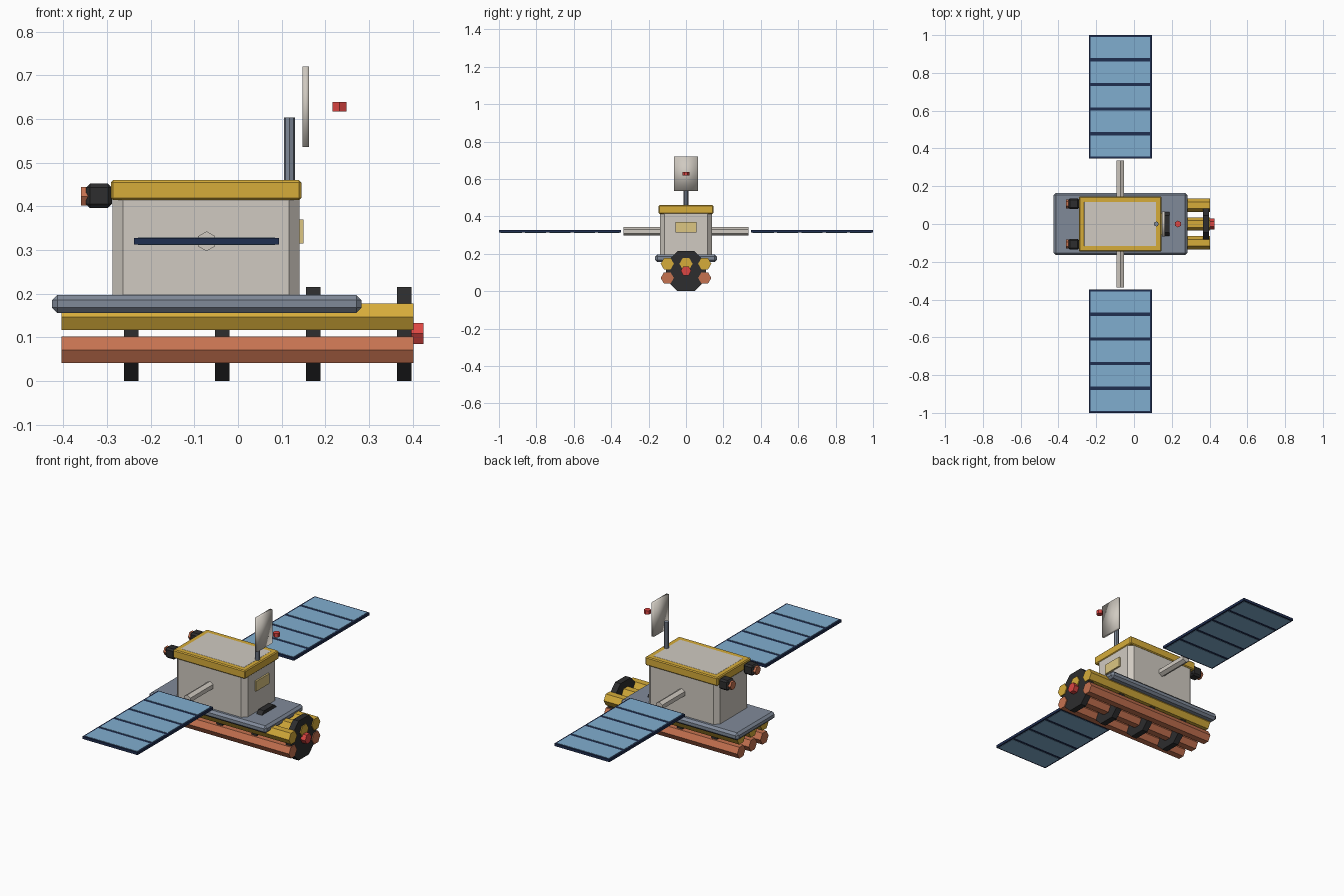
import bpy, math
from mathutils import Matrix, Vector

if "Cube" in bpy.data.objects:
    bpy.data.objects.remove(bpy.data.objects["Cube"])


def material(name, rgb):
    # sRGB 0-255 to linear diffuse colour
    lin = [((c / 255 + 0.055) / 1.055) ** 2.4 for c in rgb]
    m = bpy.data.materials.new(name)
    m.diffuse_color = (*lin, 1)
    m.use_nodes = True
    m.node_tree.nodes["Principled BSDF"].inputs["Base Color"].default_value = m.diffuse_color
    return m


GOLD = material("gold", (214, 172, 58))
COPPER = material("copper", (198, 114, 80))
GREY = material("blue_grey", (128, 138, 153))
BEIGE = material("beige", (208, 202, 193))
BLACK = material("black", (45, 45, 46))
NAVY = material("navy", (31, 46, 80))
CELL = material("cell_blue", (128, 174, 207))
RED = material("red", (220, 70, 66))
PALE = material("pale_gold", (220, 198, 130))


def finish(ob, name, mat, bevel=0):
    ob.name = name
    ob.data.materials.append(mat)
    if bevel:
        b = ob.modifiers.new("bevel", 'BEVEL')
        b.width = bevel
        b.segments = 1
        b.limit_method = 'ANGLE'
    return ob


def box(name, lo, hi, mat, bevel=0):
    lo, hi = Vector(lo), Vector(hi)
    bpy.ops.mesh.primitive_cube_add(size=1)
    ob = bpy.context.object
    size = hi - lo
    ob.data.transform(Matrix.Translation((lo + hi) / 2) @ Matrix.Diagonal((*size, 1)))
    return finish(ob, name, mat, bevel)


def prism(name, sides, radius, length, centre, axis, mat, turn=0):
    bpy.ops.mesh.primitive_cylinder_add(vertices=sides, radius=radius, depth=length)
    ob = bpy.context.object
    rot = {'X': Matrix.Rotation(math.pi / 2, 4, 'Y'),
           'Y': Matrix.Rotation(math.pi / 2, 4, 'X'),
           'Z': Matrix.Identity(4)}[axis]
    ob.data.transform(Matrix.Translation(centre) @ rot @ Matrix.Rotation(turn, 4, 'Z'))
    return finish(ob, name, mat)


# Two layers of hexagonal rods running along x
for row, (z, mat) in enumerate([(0.071, COPPER), (0.147, GOLD)]):
    for i in (-1, 0, 1):
        end = 0.39 if (row == 0 and i == 0) else 0.402
        prism(f"{'lower' if row == 0 else 'upper'}_rod_{i + 2}", 6, 0.0352, end + 0.404,
              ((end - 0.404) / 2, i * 0.1, z), 'X', mat)

# Octagonal bands tying the rods together
for i in range(4):
    prism(f"rod_band_{i + 1}", 8, 0.1164, 0.033, (-0.245 + i * 0.2085, 0, 0.1075), 'X',
          BLACK, math.pi / 8)

# Red nozzle on the end of the bundle
prism("nozzle", 6, 0.028, 0.045, (0.4025, 0, 0.109), 'X', RED)

# Deck plate
box("deck_plate", (-0.426, -0.165, 0.156), (0.283, 0.165, 0.197), GREY, 0.012)

# Body and its lid; the body top shows inside the lid rim
box("body", (-0.287, -0.14, 0.172), (0.141, 0.14, 0.4605), BEIGE, 0.024)
box("lid", (-0.291, -0.146, 0.414), (0.145, 0.146, 0.46), GOLD, 0.005)
box("end_plate", (0.135, -0.057, 0.315), (0.15, 0.057, 0.37), PALE)

# Two cameras at the upper rear
for side, y in (("left", 0.107), ("right", -0.107)):
    box(f"camera_{side}", (-0.348, y - 0.028, 0.396), (-0.289, y + 0.028, 0.452), BLACK, 0.009)
    prism(f"camera_lens_{side}", 6, 0.024, 0.03, (-0.345, y, 0.423), 'X', COPPER)

# Mast, square dish and floating feed
prism("mast", 8, 0.013, 0.16, (0.118, 0, 0.523), 'Z', GREY)
dish = prism("dish", 4, 1, 0.015, (0, 0, 0), 'X', BEIGE, math.pi / 4)
dish.data.transform(Matrix.Translation((0.1555, 0, 0.628))
                    @ Matrix.Diagonal((1, 0.065 * math.sqrt(2), 0.0918 * math.sqrt(2), 1)))
dish.data.polygons.foreach_set("use_smooth", [True] * len(dish.data.polygons))
prism("dish_feed", 6, 0.018, 0.021, (0.2325, 0, 0.628), 'Z', RED)

# Solar wings: strut, dark frame and five cells on each side
for side, s in (("left", 1), ("right", -1)):
    prism(f"wing_strut_{side}", 6, 0.0228, 0.225, (-0.072, s * 0.2225, 0.32), 'Y', BEIGE)
    box(f"wing_frame_{side}", (-0.238, min(s * 0.348, s), 0.313),
        (0.094, max(s * 0.348, s), 0.327), NAVY)
    for i in range(5):
        y = s * (0.413 + i * 0.1304)
        box(f"solar_cell_{side}_{i + 1}", (-0.229, y - 0.0565, 0.3115),
            (0.085, y + 0.0565, 0.3285), CELL)
